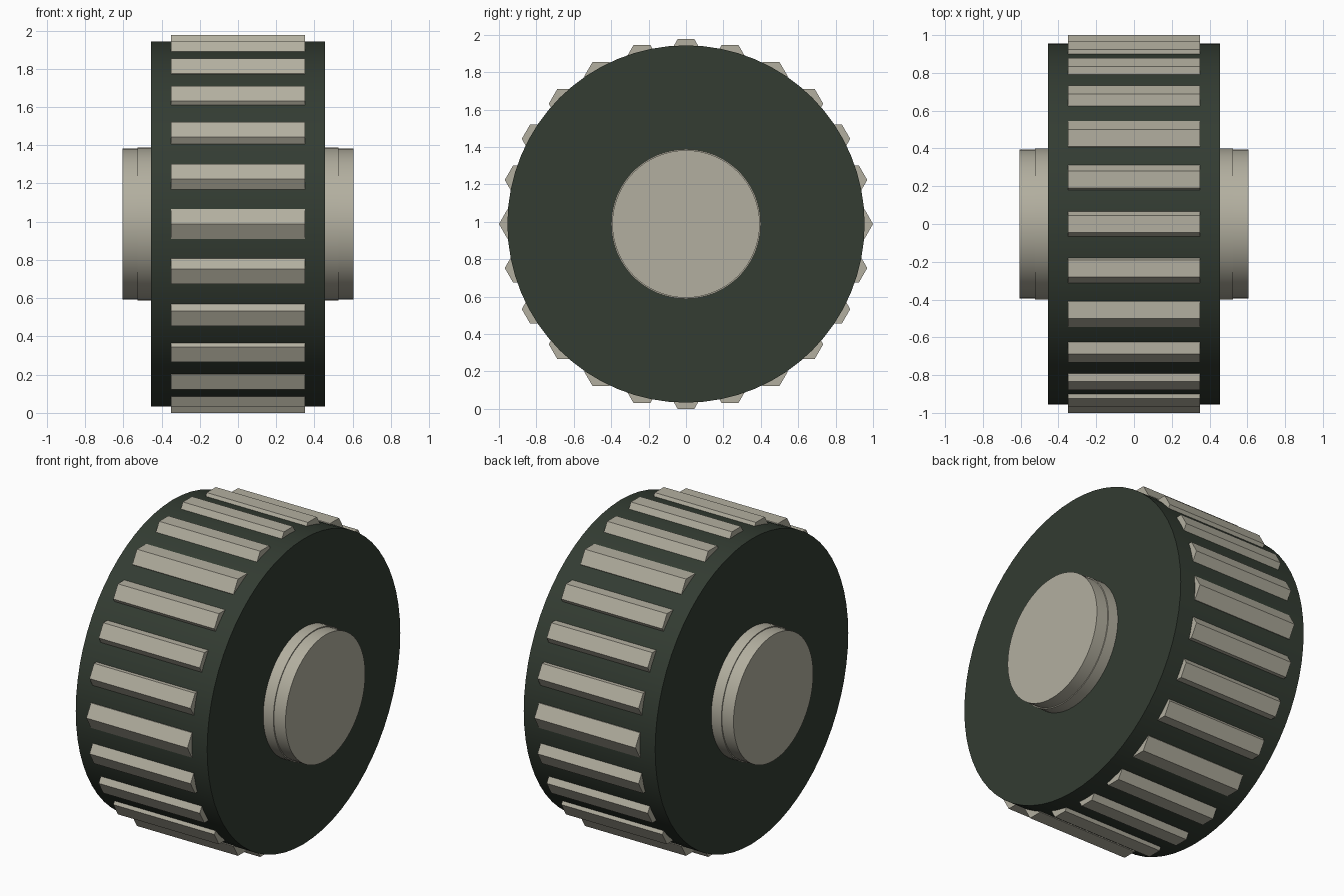
import bpy
import math

if "Cube" in bpy.data.objects:
    bpy.data.objects.remove(bpy.data.objects["Cube"], do_unlink=True)

CENTRE = 0.988          # axle height


def make_material(name, rgb):
    mat = bpy.data.materials.new(name)
    mat.use_nodes = True
    mat.diffuse_color = (*rgb, 1)
    mat.node_tree.nodes["Principled BSDF"].inputs["Base Color"].default_value = (*rgb, 1)
    return mat


rubber = make_material("dark green rubber", (0.033, 0.045, 0.032))
stone = make_material("pale grey metal", (0.45, 0.43, 0.35))


def x_cylinder(name, sides, radius, x0, x1, mat, y=0, z=CENTRE, turn=0, smooth=True):
    """Prism or cylinder lying along the x axis from x0 to x1."""
    bpy.ops.mesh.primitive_cylinder_add(
        vertices=sides, radius=radius, depth=abs(x1 - x0),
        location=((x0 + x1) / 2, y, z), rotation=(turn, math.pi / 2, 0))
    obj = bpy.context.object
    obj.name = name
    obj.data.materials.append(mat)
    bpy.ops.object.transform_apply(location=False, rotation=True, scale=True)
    if smooth:
        bpy.ops.object.shade_smooth_by_angle(angle=math.radians(30))
    return obj


# Tyre body
x_cylinder("tyre", 64, 0.955, -0.455, 0.455, rubber)

# Stepped hub on each side
for side, label in ((1, "left"), (-1, "right")):
    x_cylinder(label + "_hub_base", 64, 0.4, side * 0.42, side * 0.525, stone)
    x_cylinder(label + "_hub_cap", 64, 0.394, side * 0.5, side * 0.605, stone)

# Hexagonal tread bars, all kept at the same orientation around the tyre
BARS = 24
for i in range(BARS):
    a = math.tau * i / BARS
    x_cylinder(f"tread_bar_{i + 1}", 6, 0.09, -0.35, 0.35, stone,
               y=0.91 * math.cos(a), z=CENTRE + 0.91 * math.sin(a), smooth=False)
